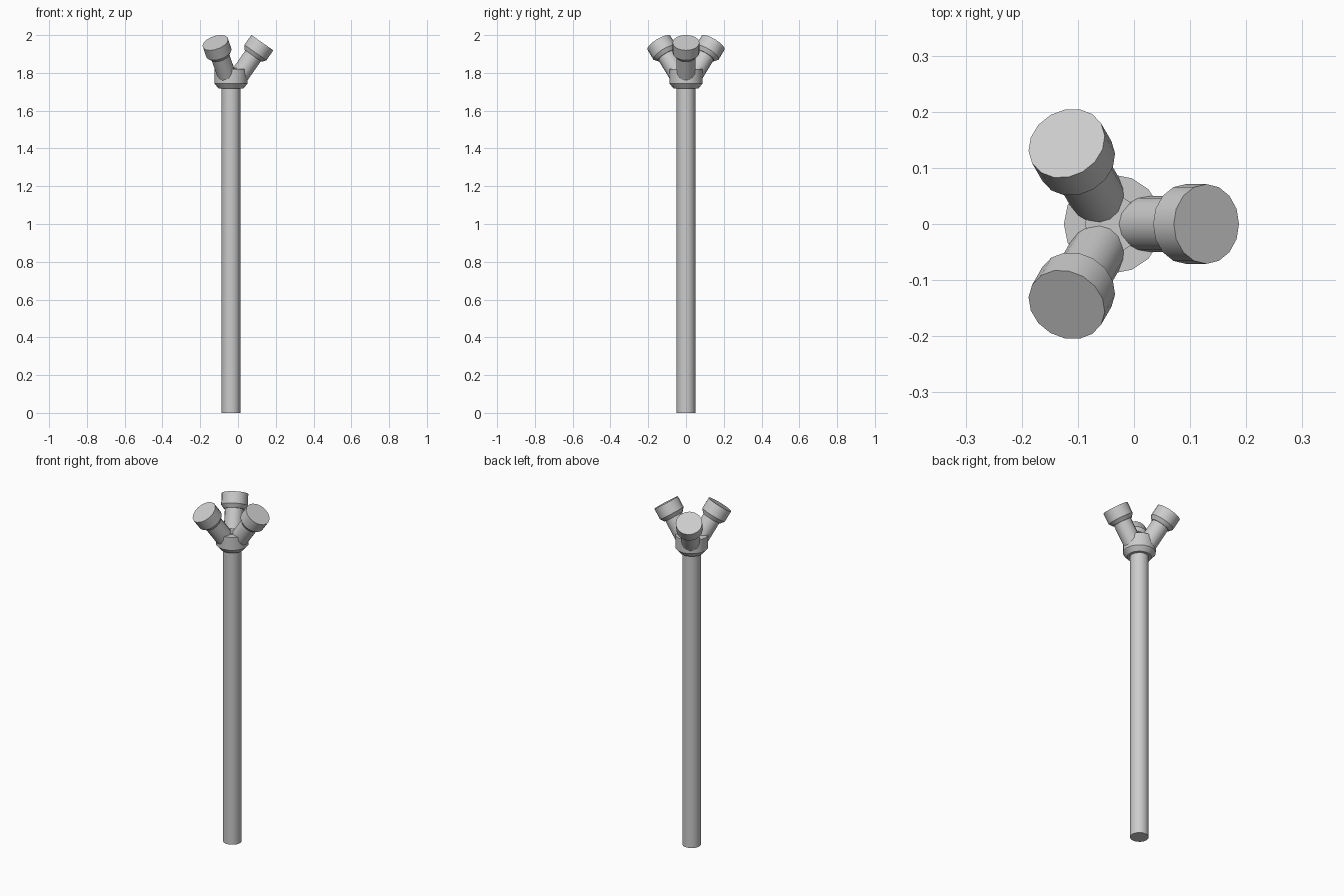
import bpy, math
from mathutils import Matrix

if "Cube" in bpy.data.objects:
    bpy.data.objects.remove(bpy.data.objects["Cube"])

AXIS_X = -0.037   # pole axis, offset so the three arms are centred
SIDES = 16
TILT = math.radians(35)


def lathe(name, profile, matrix):
    """Closed solid of revolution from (radius, height) rings, capped at both ends."""
    verts, faces = [], []
    for r, h in profile:
        for i in range(SIDES):
            a = 2 * math.pi * i / SIDES
            verts.append((r * math.cos(a), r * math.sin(a), h))
    for k in range(len(profile) - 1):
        for i in range(SIDES):
            j = (i + 1) % SIDES
            faces.append((k * SIDES + i, k * SIDES + j,
                          (k + 1) * SIDES + j, (k + 1) * SIDES + i))
    faces.append(tuple(reversed(range(SIDES))))
    faces.append(tuple(range((len(profile) - 1) * SIDES, len(profile) * SIDES)))
    mesh = bpy.data.meshes.new(name)
    mesh.from_pydata(verts, [], faces)
    obj = bpy.data.objects.new(name, mesh)
    bpy.context.collection.objects.link(obj)
    obj.matrix_world = matrix
    bpy.ops.object.select_all(action='DESELECT')
    obj.select_set(True)
    bpy.context.view_layer.objects.active = obj
    bpy.ops.object.shade_smooth_by_angle(angle=math.radians(30))
    return obj


base = Matrix.Translation((AXIS_X, 0, 0))

# Pole and the bevelled collar at its top
lathe("pole", [(0.05, 0), (0.05, 1.825)], base)
lathe("collar", [(0.066, 1.718), (0.088, 1.744), (0.088, 1.82)], base)

# Three tilted branches, each with a wider bevelled socket at the end
LENGTH = 0.166 / math.sin(TILT)
for n in range(3):
    m = (Matrix.Translation((AXIS_X, 0, 1.723))
         @ Matrix.Rotation(n * 2 * math.pi / 3, 4, 'Z')
         @ Matrix.Rotation(TILT, 4, 'Y'))
    lathe(f"branch_{n + 1}", [(0.05, 0.04), (0.05, LENGTH - 0.04)], m)
    lathe(f"socket_{n + 1}", [(0.055, LENGTH - 0.085), (0.071, LENGTH - 0.064),
                              (0.071, LENGTH)], m)
